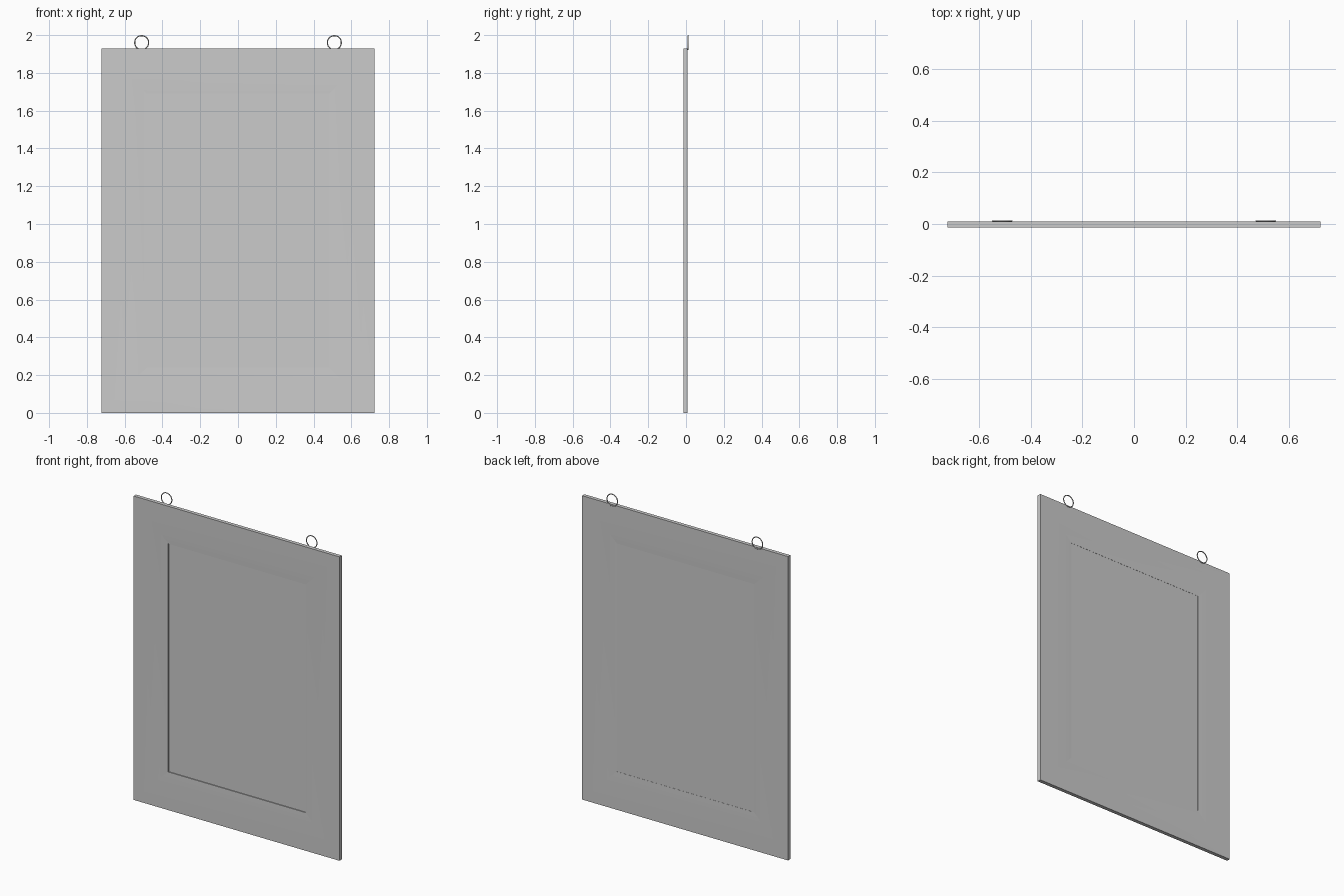
import bpy, math

if "Cube" in bpy.data.objects:
    bpy.data.objects.remove(bpy.data.objects["Cube"])

W, H, B = 0.723, 1.93, 0.24      # half width, height, bar width
ZC = H / 2
# Bar cross-section: (inset from the outer edge, y)
PROFILE = [(0, 0.009), (0, -0.0145), (0.06, -0.0143), (0.12, -0.0137),
           (0.18, -0.0125), (B, -0.0105), (B, 0.005),
           (0.18, 0.007), (0.12, 0.0082), (0.06, 0.0088)]


def mesh_object(name, verts, faces):
    mesh = bpy.data.meshes.new(name)
    mesh.from_pydata(verts, [], faces)
    mesh.update()
    ob = bpy.data.objects.new(name, mesh)
    bpy.context.collection.objects.link(ob)
    bpy.context.view_layer.objects.active = ob
    bpy.ops.object.select_all(action='DESELECT')
    ob.select_set(True)
    return ob


# Mitred frame: the cross-section swept around four corners
corners = [(-1, -1), (1, -1), (1, 1), (-1, 1)]
n = len(PROFILE)
verts = [(sx * (W - d), y, ZC + sz * (ZC - d))
         for sx, sz in corners for d, y in PROFILE]
faces = [(c * n + i, c * n + (i + 1) % n,
          (c + 1) % 4 * n + (i + 1) % n, (c + 1) % 4 * n + i)
         for c in range(4) for i in range(n)]
frame = mesh_object("frame", verts, faces)
bpy.ops.object.mode_set(mode='EDIT')
bpy.ops.mesh.select_all(action='SELECT')
bpy.ops.mesh.normals_make_consistent(inside=False)
bpy.ops.object.mode_set(mode='OBJECT')
bpy.ops.object.shade_smooth_by_angle(angle=math.radians(2.5))

# Recessed centre panel
bpy.ops.mesh.primitive_cube_add(size=1, location=(0, -0.0005, ZC))
panel = bpy.context.object
panel.name = "panel"
panel.scale = (2 * (W - B), 0.009, H - 2 * B)

# Hanging rings behind the top edge
for side, x in (("left", -0.51), ("right", 0.51)):
    bpy.ops.mesh.primitive_torus_add(location=(x, 0.0115, 1.96),
                                     rotation=(math.pi / 2, 0, 0),
                                     major_radius=0.037, minor_radius=0.003,
                                     major_segments=32, minor_segments=8)
    bpy.context.object.name = "hanging_ring_" + side
    bpy.ops.object.shade_smooth()
